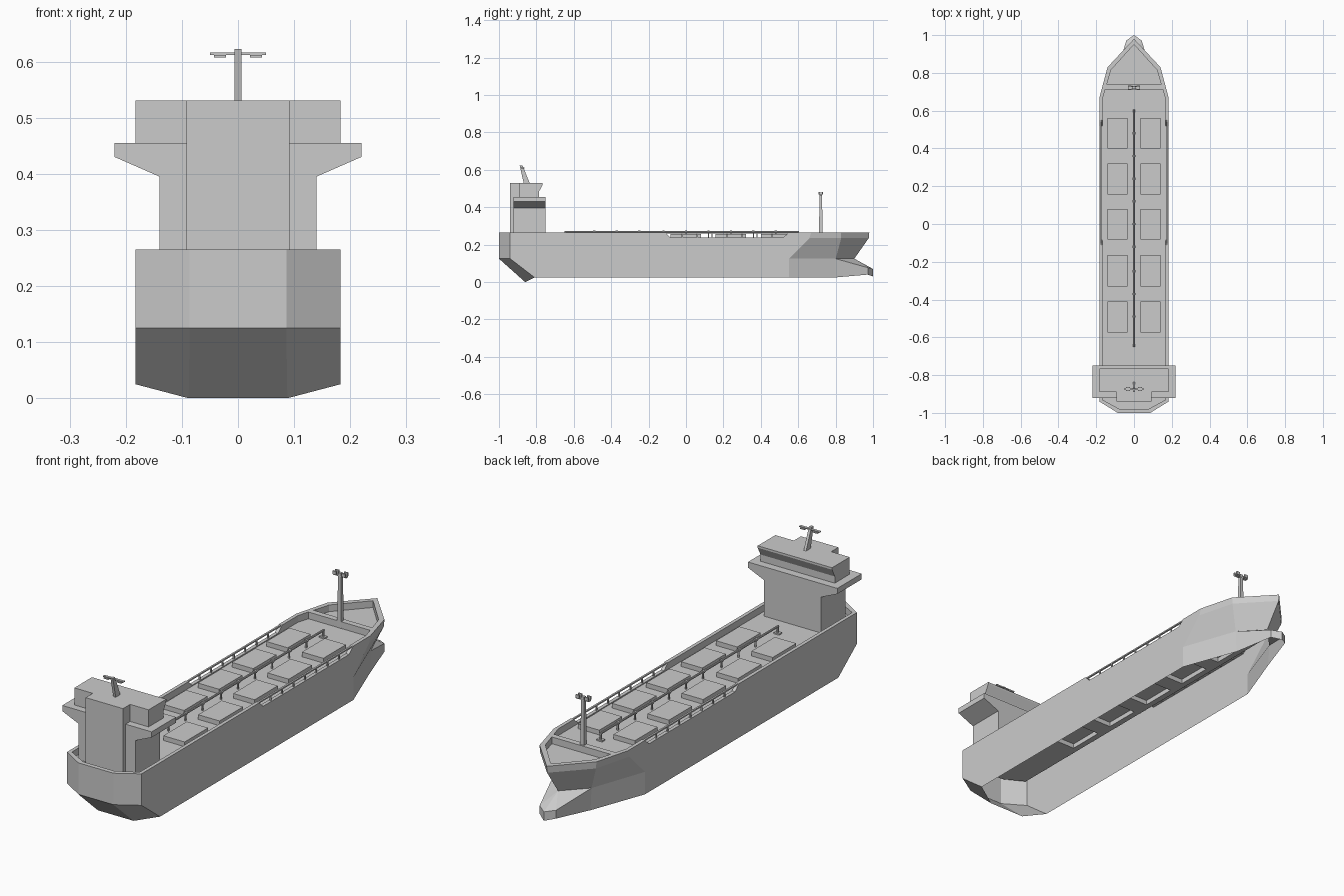
import bpy, bmesh, math
from mathutils import Vector

if "Cube" in bpy.data.objects:
    bpy.data.objects.remove(bpy.data.objects["Cube"])


def add_mesh(name, verts, faces, mirror=False):
    bm = bmesh.new()
    vs = [bm.verts.new(v) for v in verts]
    for f in faces:
        bm.faces.new([vs[i] for i in f])
    if mirror:
        g = bmesh.ops.duplicate(bm, geom=bm.verts[:] + bm.edges[:] + bm.faces[:])["geom"]
        dup = [v for v in g if isinstance(v, bmesh.types.BMVert)]
        for v in dup:
            v.co.x = -v.co.x
        bmesh.ops.reverse_faces(bm, faces=[f for f in g if isinstance(f, bmesh.types.BMFace)])
    bmesh.ops.remove_doubles(bm, verts=bm.verts[:], dist=0.0005)
    bmesh.ops.recalc_face_normals(bm, faces=bm.faces[:])
    me = bpy.data.meshes.new(name)
    bm.to_mesh(me)
    bm.free()
    ob = bpy.data.objects.new(name, me)
    bpy.context.collection.objects.link(ob)
    return ob


def loft(name, a, b):
    """Closed solid between two matching loops."""
    n = len(a)
    faces = [list(range(n))[::-1], list(range(n, 2 * n))]
    faces += [(i, (i + 1) % n, n + (i + 1) % n, n + i) for i in range(n)]
    return add_mesh(name, a + b, faces)


def box(name, x0, x1, y0, y1, z0, z1):
    ring = [(x0, y0), (x1, y0), (x1, y1), (x0, y1)]
    return loft(name, [(x, y, z0) for x, y in ring], [(x, y, z1) for x, y in ring])


def tube(name, p, q, r, sides=8):
    p, q = Vector(p), Vector(q)
    rot = (q - p).to_track_quat('Z', 'Y')
    ring = [rot @ Vector((r * math.cos(2 * math.pi * i / sides),
                          r * math.sin(2 * math.pi * i / sides), 0)) for i in range(sides)]
    return loft(name, [p + v for v in ring], [q + v for v in ring])


W, INNER, DECK, TOP = 0.183, 0.167, 0.235, 0.265

# Hull: half outlines from stern to bow, lofted upward then over the bulwark
def row(z, stern, mids, bow, w=W, dip=None):
    pts = [(0, stern[0][1]), stern[0], stern[1]] + [(w, y) for y in mids] + bow
    return [(x, y, dip if dip and i in (4, 5) else z) for i, (x, y) in enumerate(pts)]

aft = [(0.086, -1.0), (W, -0.94)]
aft_in = [(0.076, -0.98), (INNER, -0.93)]
keel = row(0.025, [(0.088, -0.86), (W, -0.81)], [-.11, -.09, .52, .54, .55], [(.09, .80)])
keel[0], keel[1] = (0, -0.86, 0), (0.088, -0.86, 0)
mids = [-.11, -.085, .52, .55]
bow_in = [(.122, .815), (0, .95)]
rows = [
    keel + [(0, .9, .025)],
    row(0.125, aft, [-.11, -.09, .52, .54, .55], [(.095, .80), (0, .90)]),
    row(DECK, aft, mids + [.66], [(.138, .83), (0, .977)]),
    row(TOP, aft, mids + [.67], [(.14, .83), (0, .98)], dip=.239),
    row(TOP, aft_in, mids + [.66], bow_in, w=INNER, dip=.239),
    row(DECK, aft_in, mids + [.66], bow_in, w=INNER),
]
n = len(rows[0])
verts = [p for r in rows for p in r]
faces = [(r * n + c, r * n + c + 1, (r + 1) * n + c + 1, (r + 1) * n + c)
         for r in range(len(rows) - 1) for c in range(n - 1) if not (r == 0 and c == n - 2)]
# Bulbous bow
k = len(verts)
verts += [(.04, .972, .04), (.04, .972, .077), (0, 1, .03), (0, 1, .07)]
bk, b1, t1 = n - 2, 2 * n - 2, 2 * n - 1
faces += [(bk, k, k + 1, b1), (k, k + 2, k + 3, k + 1), (b1, k + 1, t1), (t1, k + 1, k + 3)]
add_mesh("hull", verts, faces, mirror=True)

# Deck with raised hatch covers, open underneath
hatches = [(-.575, -.41), (-.33, -.165), (-.083, .08), (.157, .32), (.40, .56)]
dv, df = [], []

def face(*pts):
    df.append(range(len(dv), len(dv) + len(pts)))
    dv.extend(pts)

ys = [y for h in hatches for y in h]
xs = [0, .035, .14, INNER]
for j in range(len(ys) - 1):
    for i in range(3):
        x0, x1, y0, y1 = xs[i], xs[i + 1], ys[j], ys[j + 1]
        if i == 1 and j % 2 == 0:
            ring = [(x0, y0), (x1, y0), (x1, y1), (x0, y1)]
            face(*[(x, y, .256) for x, y in ring])
            for a, b in zip(ring, ring[1:] + ring[:1]):
                face((*a, DECK), (*b, DECK), (*b, .256), (*a, .256))
        else:
            face((x0, y0, DECK), (x1, y0, DECK), (x1, y1, DECK), (x0, y1, DECK))
face(*[(x, y, DECK) for x, y in [(0, -.98)] + aft_in +
       [(INNER, ys[0]), (.14, ys[0]), (.035, ys[0]), (0, ys[0])]])
face(*[(x, y, DECK) for x, y in [(0, .56), (.035, .56), (.14, .56), (INNER, .56),
                                 (INNER, .66)] + bow_in])
add_mesh("deck_and_hatches", dv, df, mirror=True)
box("breakwater", -.155, .155, .712, .738, DECK, TOP)

# Side rails
for side, s in (("left", -1), ("right", 1)):
    box("rail_" + side, s * .175 - .004, s * .175 + .004, -.11, .55, .259, TOP)
    for i in range(7):
        y = -.02 + i * .08
        box(f"rail_post_{side}", s * .175 - .003, s * .175 + .003, y - .003, y + .003, DECK, .26)

# Deck pipe with flanges and feet
tube("deck_pipe", (0, -.65, .267), (0, .605, .267), .005)
for y in (-.645, .60):
    tube("pipe_end", (0, y, DECK), (0, y, .267), .005)
    box("pipe_foot", -.014, .014, y - .01, y + .01, DECK, .241)
for y in [-.49, -.37, -.25, -.12, 0, .12, .24, .36, .48]:
    tube("pipe_flange", (0, y - .006, .267), (0, y + .006, .267), .008)
    box("pipe_support", -.003, .003, y - .003, y + .003, DECK, .265)

# Superstructure with flared bridge wings
half = [(.14, DECK), (.14, .395), (.22, .43), (.22, .455)]
prof = half + [(-x, z) for x, z in half[::-1]]
loft("superstructure", [(x, -.922, z) for x, z in prof], [(x, -.75, z) for x, z in prof])
prof = [(-.89, .455), (-.785, .455), (-.785, .485), (-.766, .522), (-.766, .531), (-.89, .531)]
loft("bridge", [(-W, y, z) for y, z in prof], [(W, y, z) for y, z in prof])
box("aft_casing", -.092, .092, -.94, -.88, DECK, .531)

# Leaning radar mast
def quad(y0, y1, z, w):
    return [(-w, y0, z), (w, y0, z), (w, y1, z), (-w, y1, z)]

loft("radar_mast", quad(-.868, -.836, .53, .006), quad(-.889, -.873, .622, .006))
box("radar_crossbar", -.05, .05, -.879, -.867, .612, .616)
for s in (-1, 1):
    box("radar_lamp", s * .032 - .011, s * .032 + .011, -.883, -.863, .607, .612)

# Bow mast
loft("bow_mast", quad(.711, .731, DECK, .01), quad(.714, .727, .478, .007))
box("bow_mast_crossbar", -.032, .032, .714, .728, .463, .468)
for s in (-1, 1):
    box("bow_mast_lamp", s * .022 - .009, s * .022 + .009, .709, .716, .467, .482)
    box("bow_mast_lamp", s * .022 - .009, s * .022 + .009, .726, .733, .467, .482)
